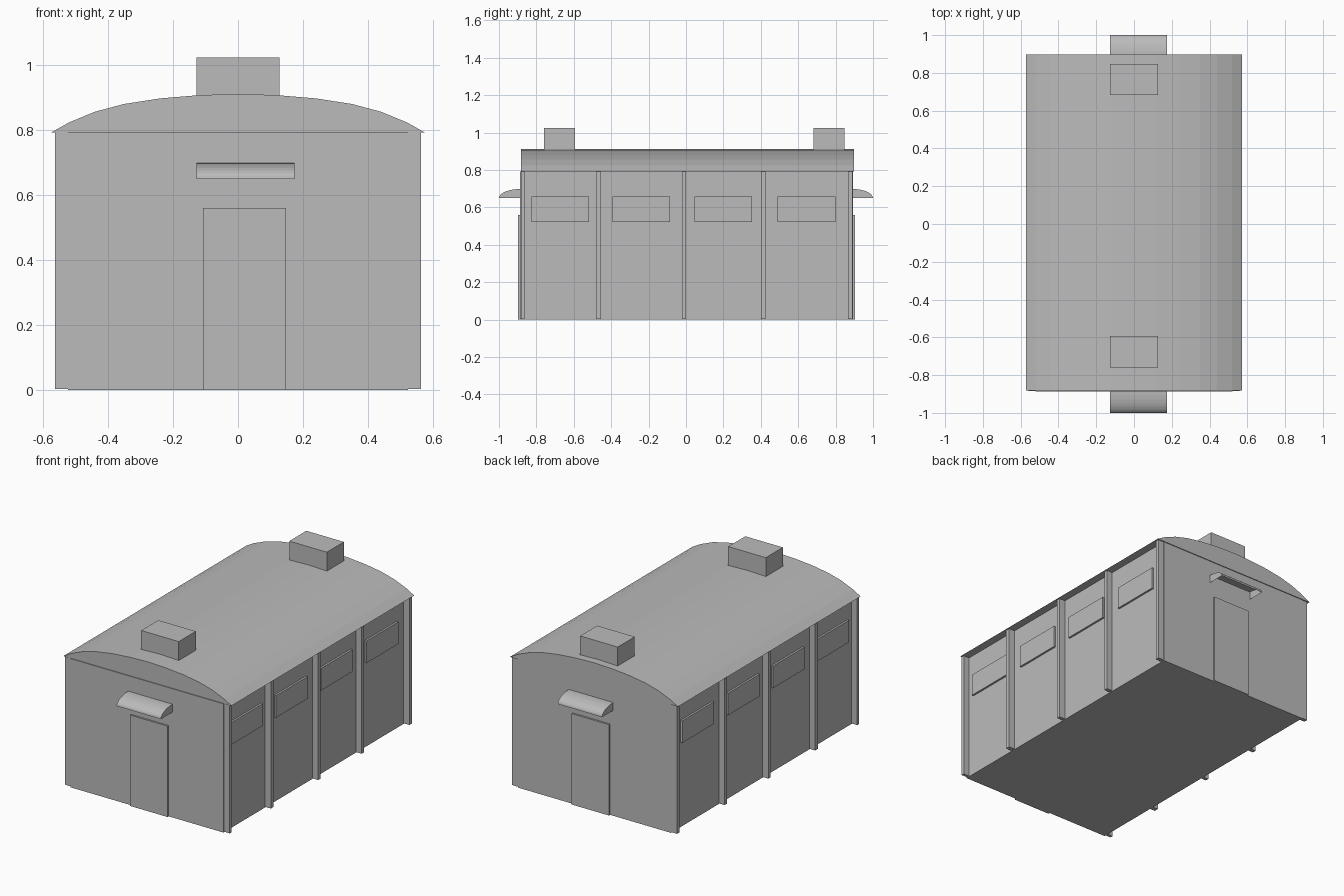
import bpy
import bmesh
import math

cube = bpy.data.objects.get("Cube")
if cube:
    bpy.data.objects.remove(cube, do_unlink=True)

GREY = (0.5, 0.5, 0.5, 1.0)
paint = bpy.data.materials.new("plain_grey")
paint.use_nodes = True
paint.diffuse_color = GREY
paint.node_tree.nodes["Principled BSDF"].inputs["Base Color"].default_value = GREY


def finish(name, bm):
    bmesh.ops.recalc_face_normals(bm, faces=bm.faces)
    mesh = bpy.data.meshes.new(name)
    bm.to_mesh(mesh)
    bm.free()
    mesh.materials.append(paint)
    obj = bpy.data.objects.new(name, mesh)
    bpy.context.collection.objects.link(obj)
    return obj


def box(name, xs, ys, zs):
    """Box from its (low, high) range on each axis."""
    bm = bmesh.new()
    bmesh.ops.create_cube(bm, size=1)
    for v in bm.verts:
        for axis, (low, high) in enumerate((xs, ys, zs)):
            v.co[axis] = high if v.co[axis] > 0 else low
    return finish(name, bm)


FRONT, BACK, HALF, EAVES = -0.887, 0.892, 0.522, 0.793

# Main body
box("body", (-HALF, HALF), (FRONT, BACK), (0, EAVES))

# Curved roof, a solid arched section with a flat underside
half_arch = [(0.573, EAVES), (0.52, 0.823), (0.44, 0.856),
             (0.35, 0.88), (0.24, 0.897), (0.12, 0.907)]
arch = half_arch + [(0, 0.911)] + [(-x, z) for x, z in reversed(half_arch)]
bm = bmesh.new()
end = bm.faces.new([bm.verts.new((x, -0.882, z)) for x, z in arch])
ext = bmesh.ops.extrude_face_region(bm, geom=[end], use_keep_orig=True)
moved = [v for v in ext["geom"] if isinstance(v, bmesh.types.BMVert)]
bmesh.ops.translate(bm, verts=moved, vec=(0, 1.779, 0))
finish("roof", bm)

# Roof vents
for name, y in (("front_vent", -0.677), ("back_vent", 0.765)):
    box(name, (-0.128, 0.128), (y - 0.083, y + 0.083), (0.87, 1.023))

# Posts and window panels along both sides
posts = [(-0.883, -0.864), (-0.482, -0.455), (-0.022, 0.0),
         (0.402, 0.426), (0.866, 0.89)]
windows = [(-0.825, -0.518), (-0.392, -0.085), (0.045, 0.353), (0.49, 0.798)]
for side, label in ((1, "left"), (-1, "right")):
    def span(a, b):
        return tuple(sorted((side * a, side * b)))
    for i, ys in enumerate(posts):
        box(f"{label}_post_{i + 1}", span(HALF - 0.01, 0.562), ys, (0.004, EAVES))
    for i, ys in enumerate(windows):
        box(f"{label}_window_{i + 1}", span(HALF - 0.01, HALF + 0.012), ys, (0.522, 0.658))


# Rounded door hood: thin shell with closed ends and an open bottom
def hood(name, wall, tip):
    bm = bmesh.new()
    steps = 8
    rows = []
    for x in (-0.128, 0.174):
        row = []
        for i in range(steps + 1):
            a = math.pi / 2 * i / steps
            row.append(bm.verts.new((x, wall + (tip - wall) * math.sin(a),
                                     0.649 + 0.049 * math.cos(a))))
        rows.append(row)
        bm.faces.new(row + [bm.verts.new((x, wall, 0.649))])
    for i in range(steps):
        bm.faces.new((rows[0][i], rows[0][i + 1], rows[1][i + 1], rows[1][i]))
    return finish(name, bm)


# Doors and hoods at both ends
for label, wall, sign in (("front", FRONT, -1), ("back", BACK, 1)):
    ys = sorted((wall - sign * 0.01, wall + sign * 0.011))
    box(f"{label}_door", (-0.108, 0.148), ys, (0, 0.56))
    hood(f"{label}_hood", wall, sign)
